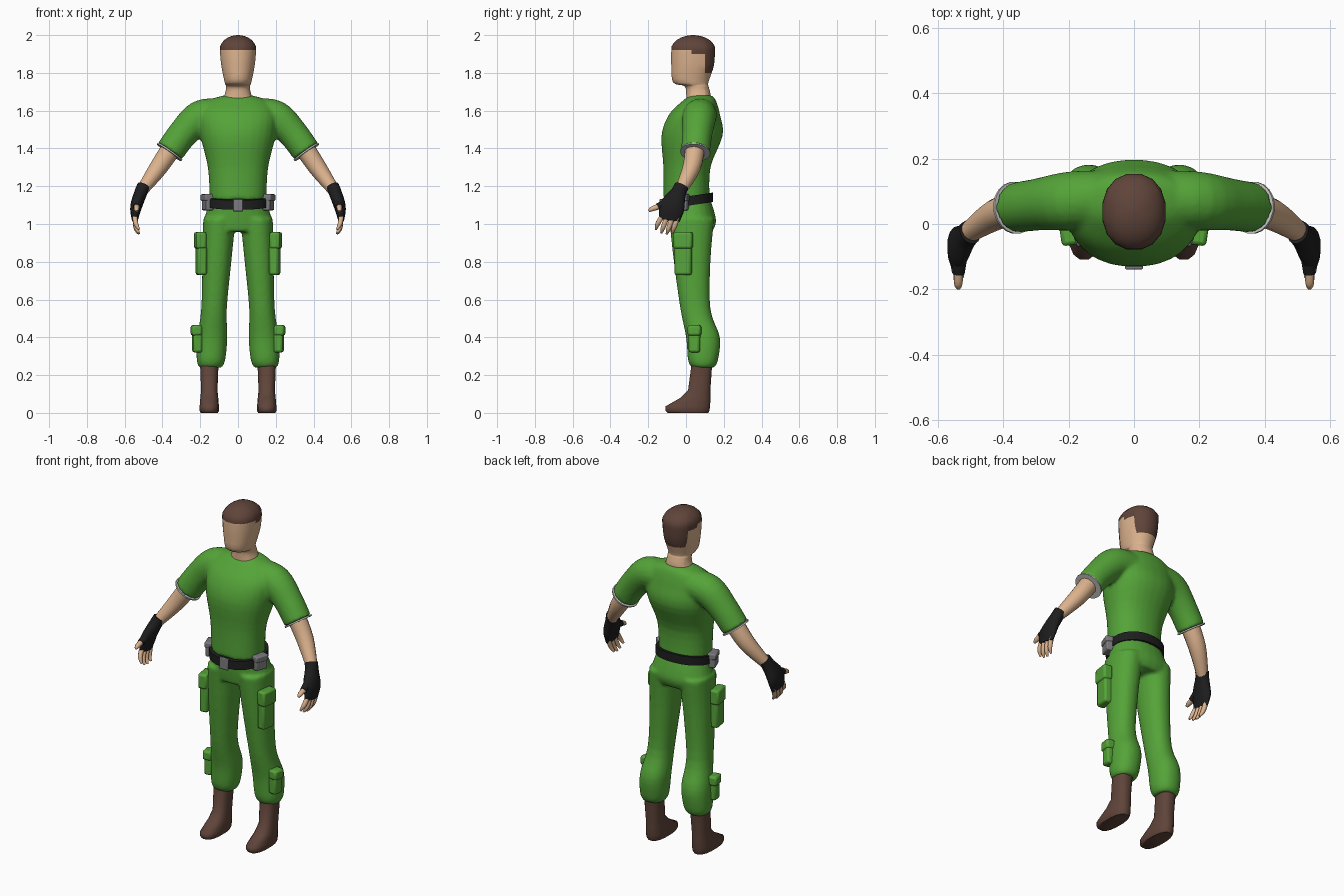
import bpy, bmesh, math
from mathutils import Vector, Matrix

old_cube = bpy.data.objects.get("Cube")
if old_cube:
    bpy.data.objects.remove(old_cube, do_unlink=True)


def material(name, red, green, blue):
    mat = bpy.data.materials.new(name)
    mat.use_nodes = True
    colour = (red, green, blue, 1)
    mat.diffuse_color = colour
    shader = mat.node_tree.nodes["Principled BSDF"]
    shader.inputs["Base Color"].default_value = colour
    shader.inputs["Roughness"].default_value = 0.8
    return mat


GREEN = material("green cloth", .09, .37, .04)
SKIN = material("skin", .72, .45, .27)
BROWN = material("dark brown", .115, .058, .042)
BLACK = material("black leather", .013, .013, .014)
GREY = material("grey metal", .2, .2, .21)
PALE = material("pale trim", .6, .6, .58)


def flow(rows, steps=4):
    """Smooth curve running through every row."""
    keys = [Vector(row) for row in rows]
    keys = [keys[0], *keys, keys[-1]]
    result = [keys[0]]
    for before, start, end, after in zip(keys, keys[1:], keys[2:], keys[3:]):
        pull_in, pull_out = (end - before) / 2, (after - start) / 2
        for step in range(1, steps + 1):
            t = step / steps
            blend = t * t * (3 - 2 * t)
            result.append(start.lerp(end, blend)
                          + pull_in * t * (1 - t) ** 2
                          - pull_out * t * t * (1 - t))
    return result


def oval(sides, power):
    """Unit oval, squarer with a higher power."""
    for i in range(sides):
        angle = math.tau * (i + .5) / sides
        c, s = math.cos(angle), math.sin(angle)
        yield (math.copysign(abs(c) ** (2 / power), c),
               math.copysign(abs(s) ** (2 / power), s))


def bridge(bm, rings):
    """Skin a list of point rings and cap both ends."""
    loops = [[bm.verts.new(point) for point in ring] for ring in rings]
    count = len(loops[0])
    for low, high in zip(loops, loops[1:]):
        for i in range(count):
            j = (i + 1) % count
            bm.faces.new((low[i], low[j], high[j], high[i]))
    bm.faces.new(loops[0])
    bm.faces.new(loops[-1])


def stack(bm, rows, sides=20, power=2.2, x=0, lean=0, tilt=0, side=1):
    """Level rings, each given as height, front, back and half width."""
    rings = []
    for z, front, back, half in rows:
        middle, depth = (front + back) / 2, (back - front) / 2
        rings.append([(side * (x + lean * z + half * c), middle + depth * s,
                       z + tilt * (middle + depth * s))
                      for c, s in oval(sides, power)])
    bridge(bm, rings)


def tube(bm, path, sides=14, side=1):
    """Rings square to a path of x, y, z, radius and optional thickness."""
    points = [Vector(row[:3]) for row in path]
    last = len(points) - 1
    rings = []
    for i, (point, row) in enumerate(zip(points, path)):
        along = points[min(i + 1, last)] - points[max(i - 1, 0)]
        along.normalize()
        deep = Vector((0, 1, 0))
        deep = (deep - along * deep.dot(along)).normalized()
        thick = along.cross(deep)
        ring = [point + deep * c * row[3] + thick * s * row[-1]
                for c, s in oval(sides, 2)]
        rings.append([(side * p.x, p.y, p.z) for p in ring])
    bridge(bm, rings)


def box(bm, centre, size, yaw=0):
    place = (Matrix.Translation(centre) @ Matrix.Rotation(yaw, 4, 'Z')
             @ Matrix.Diagonal((*size, 1)))
    bmesh.ops.create_cube(bm, size=1, matrix=place)


def finish(name, bm, *mats, mirror=False, fuse=False, bevel=0):
    bmesh.ops.recalc_face_normals(bm, faces=bm.faces[:])
    mesh = bpy.data.meshes.new(name)
    bm.to_mesh(mesh)
    bm.free()
    part = bpy.data.objects.new(name, mesh)
    bpy.context.collection.objects.link(part)
    for mat in mats:
        mesh.materials.append(mat)
    bpy.ops.object.select_all(action='DESELECT')
    part.select_set(True)
    bpy.context.view_layer.objects.active = part
    bpy.ops.object.shade_smooth_by_angle(angle=math.radians(55))
    if bevel:
        mod = part.modifiers.new("soft edges", 'BEVEL')
        mod.width, mod.segments = bevel, 2
    if fuse:
        mod = part.modifiers.new("fuse", 'REMESH')
        mod.mode, mod.voxel_size, mod.use_smooth_shade = 'VOXEL', .01, True
        mod = part.modifiers.new("relax", 'SMOOTH')
        mod.factor, mod.iterations = .5, 5
    if mirror:
        mod = part.modifiers.new("mirror", 'MIRROR')
        mod.use_mirror_merge = False


# Shirt: torso and both sleeves fused
bm = bmesh.new()
stack(bm, flow([(1.13, -.12, .125, .15), (1.3, -.12, .13, .16),
                (1.47, -.13, .195, .2), (1.58, -.09, .18, .205),
                (1.65, -.02, .16, .16), (1.68, .02, .14, .08)]), sides=28)
sleeve = flow([(.1, .08, 1.58, .085), (.2, .07, 1.565, .09),
               (.29, .06, 1.48, .08), (.36, .05, 1.385, .077)])
for side in (1, -1):
    tube(bm, sleeve, sides=20, side=side)
finish("shirt", bm, GREEN, fuse=True)

# Pale trim around the sleeve ends
bm = bmesh.new()
cuff, hem = sleeve[-1], sleeve[-1].lerp(sleeve[-2], -.4)
hem[3] = cuff[3] = .08
tube(bm, [cuff, hem], sides=20)
finish("sleeve_trim", bm, PALE, mirror=True)

# Trousers: hips and both legs fused
bm = bmesh.new()
stack(bm, flow([(1.13, -.1, .13, .15), (1.02, -.09, .16, .18),
                (.96, -.08, .14, .185)]), sides=24)
leg = flow([(1.03, -.09, .15, .087), (.8, -.065, .13, .077),
            (.55, -.03, .13, .068), (.4, 0, .18, .08),
            (.28, .01, .17, .076), (.24, .03, .15, .06)])
for side in (1, -1):
    stack(bm, leg, x=.16, lean=-.06, side=side)
finish("trousers", bm, GREEN, fuse=True)

# Cargo pockets, each with a slightly larger flap
bm = bmesh.new()
for x, y, z, depth, height in ((.195, -.015, .84, .09, .22),
                               (.215, .045, .39, .06, .14)):
    box(bm, (x, y, z), (.05, depth, height), yaw=-.15)
    box(bm, (x + .005, y, z + height / 3), (.055, depth + .01, height * .4),
        yaw=-.15)
finish("cargo_pockets", bm, GREEN, mirror=True, bevel=.012)

# Belt, buckle and hip pouches
bm = bmesh.new()
stack(bm, [(z, -.13, .145, .165) for z in (1.095, 1.145)], sides=28, tilt=.15)
finish("belt", bm, BLACK)
bm = bmesh.new()
box(bm, (0, -.13, 1.1), (.054, .018, .066))
finish("belt_buckle", bm, GREY, bevel=.004)
bm = bmesh.new()
box(bm, (.16, -.025, 1.11), (.045, .075, .075), yaw=-.35)
box(bm, (.163, -.025, 1.14), (.05, .08, .035), yaw=-.35)
finish("hip_pouch", bm, GREY, mirror=True, bevel=.007)

# Boots
bm = bmesh.new()
stack(bm, [(0, -.1, .12, .046), (.01, -.11, .125, .052),
           (.035, -.11, .13, .052), (.08, -.03, .13, .048),
           (.12, .01, .13, .044), (.27, .03, .14, .05)],
      sides=16, power=2.5, x=.152)
finish("boot", bm, BROWN, mirror=True)

# Head and neck with a domed crown; hair is cut in along the hairline
bm = bmesh.new()
head = flow([(1.62, 0, .13, .1), (1.69, 0, .13, .07), (1.73, -.01, .12, .065),
             (1.75, -.07, .12, .072), (1.84, -.08, .15, .09),
             (1.92, -.08, .155, .098)])
brow, hair_side, nape = 1.92, 1.9, 1.8
temple, ear = .03, .1
for step in range(1, 7):
    rise = step / 6 * math.radians(85)
    reach = math.cos(rise)
    head.append((brow + .08 * math.sin(rise), .038 - .12 * reach,
                 .038 + .12 * reach, .1 * reach))
stack(bm, head, sides=16)
cuts = [((0, 0, z), (0, 0, 1)) for z in (hair_side, nape)]
cuts += [((0, y, 0), (0, 1, 0)) for y in (temple, ear)]
for point, normal in cuts:
    bmesh.ops.bisect_plane(bm, geom=bm.verts[:] + bm.edges[:] + bm.faces[:],
                           plane_co=point, plane_no=normal)
for face in bm.faces:
    spot = face.calc_center_median()
    face.material_index = int(spot.z > brow
                              or (spot.y > temple and spot.z > hair_side)
                              or (spot.y > ear and spot.z > nape))
finish("head", bm, SKIN, BROWN)

# Bare forearm
bm = bmesh.new()
tube(bm, flow([(.34, .05, 1.42, .053), (.42, .03, 1.3, .048),
               (.51, -.03, 1.175, .031)]))
finish("forearm", bm, SKIN, mirror=True)

# Fingerless glove with a thumb sleeve
bm = bmesh.new()
tube(bm, flow([(.5, -.024, 1.2, .039, .035), (.515, -.04, 1.165, .042, .034),
               (.54, -.074, 1.09, .068, .031), (.546, -.087, 1.02, .056, .016)]))
tube(bm, [(.53, -.085, 1.12, .024), (.536, -.15, 1.09, .019)])
finish("glove", bm, BLACK, mirror=True)

# Fingers curl forward from the palm; the thumb points ahead
bm = bmesh.new()
for i in range(4):
    y = -.13 + .029 * i
    tip = .947 + .006 * abs(2 - i) ** 2
    tube(bm, flow([(.546, y, 1.035, .014), (.54, y - .02, tip + .03, .013),
                   (.524, y - .03, tip, .006)]), sides=8)
tube(bm, flow([(.536, -.135, 1.095, .016), (.537, -.18, 1.08, .014),
               (.536, -.197, 1.068, .006)]), sides=8)
finish("fingers", bm, SKIN, mirror=True)
